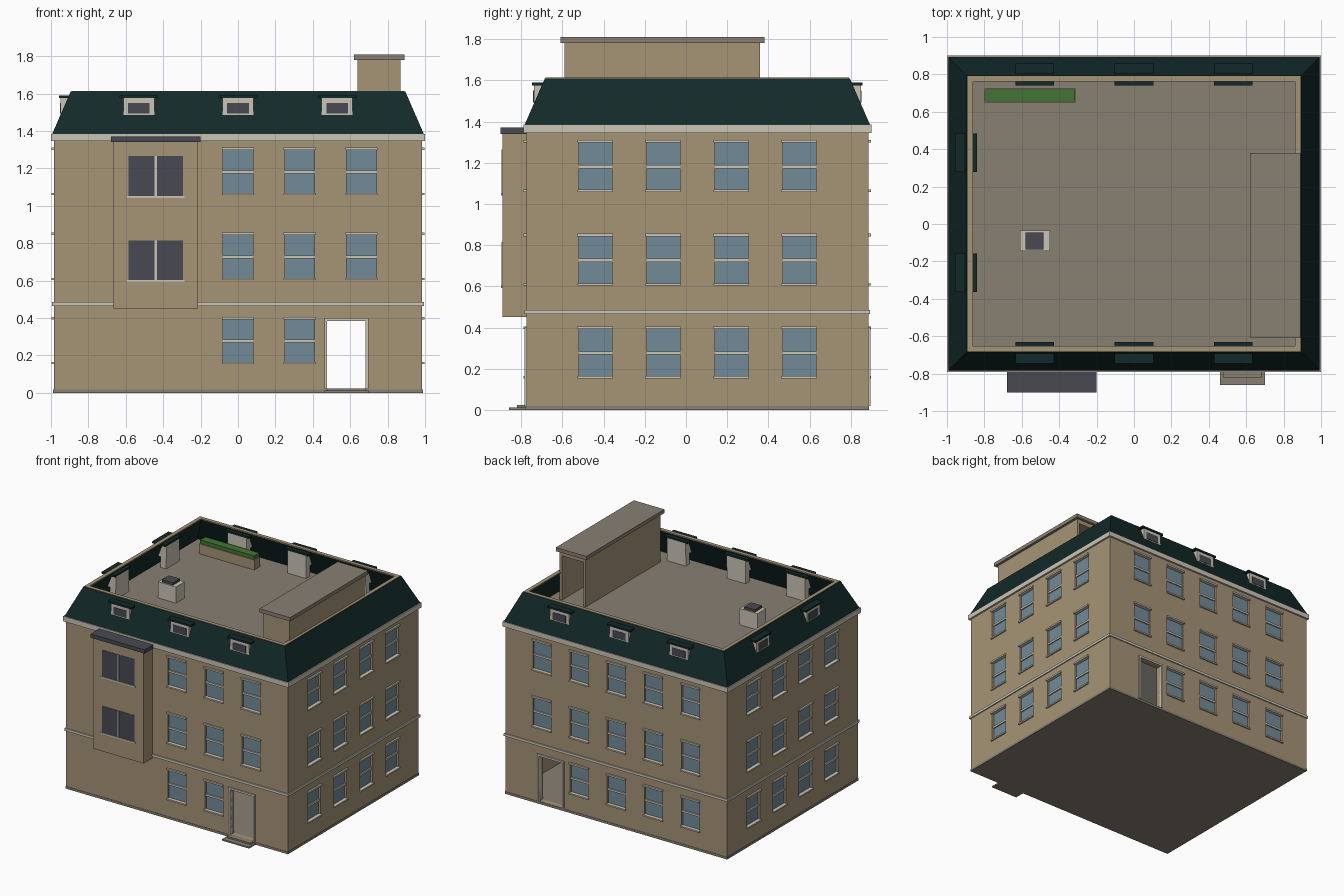
import bpy
import bmesh

cube = bpy.data.objects.get("Cube")
if cube:
    bpy.data.objects.remove(cube, do_unlink=True)


def material(name, rgb):
    m = bpy.data.materials.new(name)
    m.use_nodes = True
    m.diffuse_color = (*rgb, 1)
    m.node_tree.nodes["Principled BSDF"].inputs["Base Color"].default_value = (*rgb, 1)
    return m


STONE = material("tan stone", (0.38, 0.295, 0.18))
CREAM = material("cream trim", (0.60, 0.56, 0.47))
GREEN = material("dark green roofing", (0.006, 0.022, 0.021))
GLASS = material("blue glass", (0.17, 0.26, 0.32))
SLATE = material("slate grey", (0.065, 0.068, 0.085))
CONCRETE = material("warm grey concrete", (0.25, 0.215, 0.17))
HEDGE = material("hedge green", (0.055, 0.18, 0.035))

# Outer wall planes
X0, X1, Y0, Y1 = -0.985, 0.985, -0.775, 0.885
EAVES = 1.385


def finish(name, bm, mat):
    bmesh.ops.recalc_face_normals(bm, faces=bm.faces)
    mesh = bpy.data.meshes.new(name)
    bm.to_mesh(mesh)
    bm.free()
    mesh.materials.append(mat)
    obj = bpy.data.objects.new(name, mesh)
    bpy.context.collection.objects.link(obj)
    return obj


def boxes(name, spans, mat):
    """One object made of boxes given as (x0, x1, y0, y1, z0, z1)."""
    bm = bmesh.new()
    for a, b, c, d, e, f in spans:
        verts = bmesh.ops.create_cube(bm, size=1)["verts"]
        for v in verts:
            v.co = (a if v.co.x < 0 else b, c if v.co.y < 0 else d, e if v.co.z < 0 else f)
    return finish(name, bm, mat)


def ring(name, profile, mat):
    """Closed (offset, height) profile swept around the wall rectangle."""
    bm = bmesh.new()
    loops = []
    for o, z in profile:
        corners = [(X0 - o, Y0 - o), (X1 + o, Y0 - o), (X1 + o, Y1 + o), (X0 - o, Y1 + o)]
        loops.append([bm.verts.new((x, y, z)) for x, y in corners])
    for i, low in enumerate(loops):
        high = loops[(i + 1) % len(loops)]
        for k in range(4):
            n = (k + 1) % 4
            bm.faces.new((low[k], low[n], high[n], high[k]))
    return finish(name, bm, mat)


def band(name, o0, o1, z0, z1, mat):
    return ring(name, [(o0, z0), (o1, z0), (o1, z1), (o0, z1)], mat)


def on_wall(side, u0, u1, d0, d1, z0, z1):
    """Box span on a wall: u runs along it, d points out of it."""
    if side == "front":
        return (u0, u1, Y0 - d1, Y0 - d0, z0, z1)
    if side == "back":
        return (u0, u1, Y1 + d0, Y1 + d1, z0, z1)
    if side == "right":
        return (X1 + d0, X1 + d1, u0, u1, z0, z1)
    return (X0 - d1, X0 - d0, u0, u1, z0, z1)


def carve(obj, cutters):
    """Subtract the cutters, bake the result and drop the cutters."""
    for c in cutters:
        c.hide_render = True
        mod = obj.modifiers.new("cut", "BOOLEAN")
        mod.operation = "DIFFERENCE"
        mod.solver = "EXACT"
        mod.object = c
    graph = bpy.context.evaluated_depsgraph_get()
    mesh = bpy.data.meshes.new_from_object(obj.evaluated_get(graph))
    obj.modifiers.clear()
    obj.data = mesh
    for c in cutters:
        bpy.data.objects.remove(c, do_unlink=True)


# Window positions: columns per wall, sill heights per storey
COLUMNS = {
    "front": [0.0, 0.33, 0.66],
    "back": [-0.66, -0.33, 0.0, 0.33, 0.66],
    "right": [-0.44, -0.11, 0.22, 0.55],
    "left": [-0.44, -0.11, 0.22, 0.55],
}
DOOR_U = 0.58
holes, panes, bars, trims = [], [], [], []
for side, columns in COLUMNS.items():
    for z in (0.16, 0.61, 1.065):
        for u in columns:
            if z < 0.3 and side in ("front", "back") and u > 0.5:
                continue  # the door takes this place
            top = z + 0.235
            holes.append(on_wall(side, u - 0.08, u + 0.08, -0.022, 0.05, z, top))
            panes.append(on_wall(side, u - 0.08, u + 0.08, -0.022, -0.016, z, top))
            bars.append(on_wall(side, u - 0.08, u + 0.08, -0.018, -0.006, z + 0.108, z + 0.124))
            trims.append(on_wall(side, u - 0.086, u + 0.086, -0.02, 0.013, top - 0.002, top + 0.011))
            trims.append(on_wall(side, u - 0.086, u + 0.086, -0.02, 0.013, z - 0.007, z + 0.004))

# Doorways and their surrounds
door_trim = []
for side in ("front", "back"):
    a, b = DOOR_U - 0.103, DOOR_U + 0.103
    holes.append(on_wall(side, a, b, -0.1, 0.05, 0.02, 0.385))
    door_trim.append(on_wall(side, a - 0.015, a, -0.03, 0.01, 0.02, 0.4))
    door_trim.append(on_wall(side, b, b + 0.015, -0.03, 0.01, 0.02, 0.4))
    door_trim.append(on_wall(side, a - 0.015, b + 0.015, -0.03, 0.01, 0.385, 0.4))

# Hollow walls with openings
walls = boxes("walls", [(X0, X1, Y0, Y1, 0.012, EAVES)], STONE)
T = 0.045
room = boxes("room_cutter", [(X0 + T, X1 - T, Y0 + T, Y1 - T, -0.1, 1.5)], STONE)
openings = boxes("opening_cutter", holes, STONE)
carve(walls, [room, openings])

boxes("window_glass", panes, GLASS)
boxes("window_bars", bars, CREAM)
boxes("lintels_and_sills", trims, CREAM)
boxes("door_surrounds", door_trim, CREAM)

# Floors, string course and cornice
boxes("ground_floor", [(X0 - 0.003, X1 + 0.003, Y0 - 0.003, Y1 + 0.003, 0, 0.018)], CONCRETE)
boxes("hall_ceiling", [(X0 + 0.02, X1 - 0.02, Y0 + 0.03, Y1 - 0.03, 0.44, 0.46)], CREAM)
band("string_course", -0.01, 0.009, 0.465, 0.485, CREAM)
band("cornice", -0.01, 0.015, 1.345, EAVES, CREAM)
boxes("front_steps", [(0.46, 0.70, -0.86, Y0, 0, 0.012),
                      (0.475, 0.685, -0.82, Y0, 0.012, 0.024)], CONCRETE)

# Mansard roof around a sunken deck
ring("mansard_roof", [(0.008, EAVES), (-0.09, 1.61), (-0.12, 1.61), (-0.03, EAVES)], GREEN)
band("roof_coping", -0.124, -0.094, 1.603, 1.613, STONE)
boxes("roof_deck", [(X0 + 0.01, X1 - 0.01, Y0 + 0.01, Y1 - 0.01, 1.36, 1.39)], CONCRETE)

# Dormers
bodies, lids, lights = [], [], []
DORMERS = {"front": [-0.53, 0, 0.53], "back": [-0.53, 0, 0.53], "left": [-0.26, 0.38]}
for side, columns in DORMERS.items():
    for u in columns:
        bodies.append(on_wall(side, u - 0.083, u + 0.083, -0.14, -0.036, 1.475, 1.575))
        bodies.append(on_wall(side, u - 0.083, u + 0.083, -0.139, -0.09, 1.39, 1.475))
        lids.append(on_wall(side, u - 0.103, u + 0.103, -0.145, -0.028, 1.575, 1.59))
        lights.append(on_wall(side, u - 0.058, u + 0.058, -0.038, -0.033, 1.492, 1.55))
boxes("dormer_bodies", bodies, CREAM)
boxes("dormer_roofs", lids, GREEN)
boxes("dormer_windows", lights, SLATE)

# Projecting bay on the front
BAY = -0.44
boxes("bay", [(BAY - 0.225, BAY + 0.225, -0.89, Y0 + 0.01, 0.45, 1.345)], STONE)
boxes("bay_roof", [(BAY - 0.24, BAY + 0.24, -0.90, Y0, 1.34, 1.37)], SLATE)
bay_panes, bay_trim = [], []
for z in (0.60, 1.05):
    bay_panes.append((BAY - 0.145, BAY + 0.145, -0.892, -0.888, z, z + 0.215))
    bay_trim.append((BAY - 0.006, BAY + 0.006, -0.895, -0.888, z, z + 0.215))
    bay_trim.append((BAY - 0.153, BAY + 0.153, -0.898, -0.888, z - 0.008, z + 0.003))
boxes("bay_windows", bay_panes, SLATE)
boxes("bay_window_trim", bay_trim, CREAM)

# Stair head on the deck, open towards the back
head = boxes("stair_head", [(0.64, 0.87, -0.59, 0.36, 1.385, 1.785)], STONE)
doorway = boxes("stair_head_cutter", [(0.66, 0.85, -0.57, 0.5, 1.3, 1.745)], STONE)
carve(head, [doorway])
boxes("stair_head_roof", [(0.62, 0.89, -0.61, 0.38, 1.78, 1.81)], CONCRETE)

# Planter and roof vent
boxes("planter", [(-0.80, -0.31, 0.65, 0.725, 1.385, 1.47)], STONE)
boxes("planter_hedge", [(-0.795, -0.315, 0.655, 0.72, 1.46, 1.50)], HEDGE)
boxes("roof_vent", [(-0.61, -0.45, -0.145, -0.035, 1.385, 1.52)], CREAM)
boxes("roof_vent_top", [(-0.58, -0.485, -0.135, -0.045, 1.51, 1.54)], SLATE)
